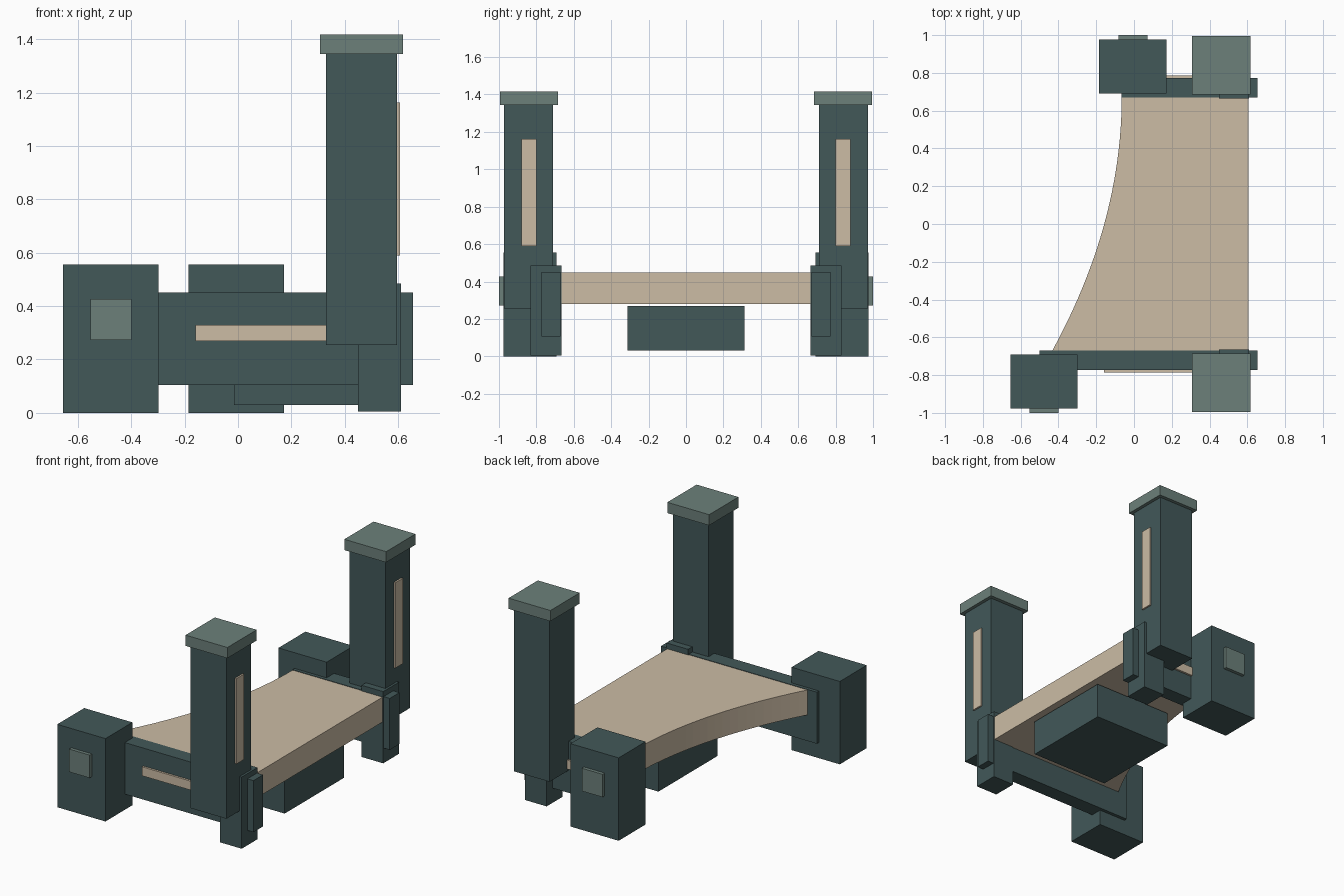
import bpy, bmesh

if "Cube" in bpy.data.objects:
    bpy.data.objects.remove(bpy.data.objects["Cube"])


def srgb(r, g, b):
    def lin(c):
        c /= 255
        return c / 12.92 if c <= 0.04045 else ((c + 0.055) / 1.055) ** 2.4
    return (lin(r), lin(g), lin(b), 1.0)


def material(name, rgb):
    m = bpy.data.materials.new(name)
    m.diffuse_color = srgb(*rgb)
    m.use_nodes = True
    m.node_tree.nodes["Principled BSDF"].inputs["Base Color"].default_value = m.diffuse_color
    return m


DARK = material("dark teal", (66, 88, 89))
LIGHT = material("pale grey green", (108, 128, 122))
TAN = material("sand", (204, 188, 165))


def finish(name, bm, mat):
    bmesh.ops.recalc_face_normals(bm, faces=bm.faces)
    me = bpy.data.meshes.new(name)
    bm.to_mesh(me)
    bm.free()
    me.materials.append(mat)
    ob = bpy.data.objects.new(name, me)
    bpy.context.collection.objects.link(ob)
    return ob


def box(name, x, y, z, mat):
    """Box from (min, max) ranges."""
    bm = bmesh.new()
    bmesh.ops.create_cube(bm, size=1)
    for v in bm.verts:
        v.co = [(r[0] + r[1]) / 2 + c * (r[1] - r[0]) for c, r in zip(v.co, (x, y, z))]
    return finish(name, bm, mat)


# Mirrored sides; the back side has a shorter rail and its end block further right
for side, s, rail_x, block_x in (("front", -1, -0.50, -0.655), ("back", 1, -0.065, -0.185)):
    def part(name, x, y, z, mat):
        box(f"{side}_{name}", x, sorted((s * y[0], s * y[1])), z, mat)

    part("rail", (rail_x, 0.655), (0.67, 0.772), (0.105, 0.45), DARK)
    part("rail_stripe", (-0.16, 0.45), (0.765, 0.786), (0.27, 0.33), TAN)
    part("leg", (0.45, 0.61), (0.665, 0.832), (0.005, 0.485), DARK)
    # Tall pillar with cap and inlay
    part("pillar", (0.33, 0.595), (0.71, 0.972), (0.255, 1.345), DARK)
    part("pillar_cap", (0.308, 0.618), (0.685, 0.995), (1.345, 1.417), LIGHT)
    part("pillar_inlay", (0.59, 0.606), (0.80, 0.88), (0.59, 1.162), TAN)
    # End block with square plate
    part("end_block", (block_x, block_x + 0.357), (0.692, 0.977), (0.0, 0.555), DARK)
    part("block_plate", (block_x + 0.103, block_x + 0.256), (0.97, 1.0), (0.273, 0.426), LIGHT)

# Deck with curved left edge
N = 24
outline = [(0.605, -0.675), (0.605, 0.675)]
for i in range(N + 1):
    t = i / N
    outline.append((-0.065 - 0.37 * t * t, 0.675 - 1.35 * t))
bm = bmesh.new()
face = bm.faces.new([bm.verts.new((x, y, 0.28)) for x, y in outline])
ext = bmesh.ops.extrude_face_region(bm, geom=[face], use_keep_orig=True)
for g in ext["geom"]:
    if isinstance(g, bmesh.types.BMVert):
        g.co.z = 0.447
finish("deck", bm, TAN)

# Box slung under the deck
box("under_box", (-0.015, 0.565), (-0.313, 0.313), (0.03, 0.27), DARK)
